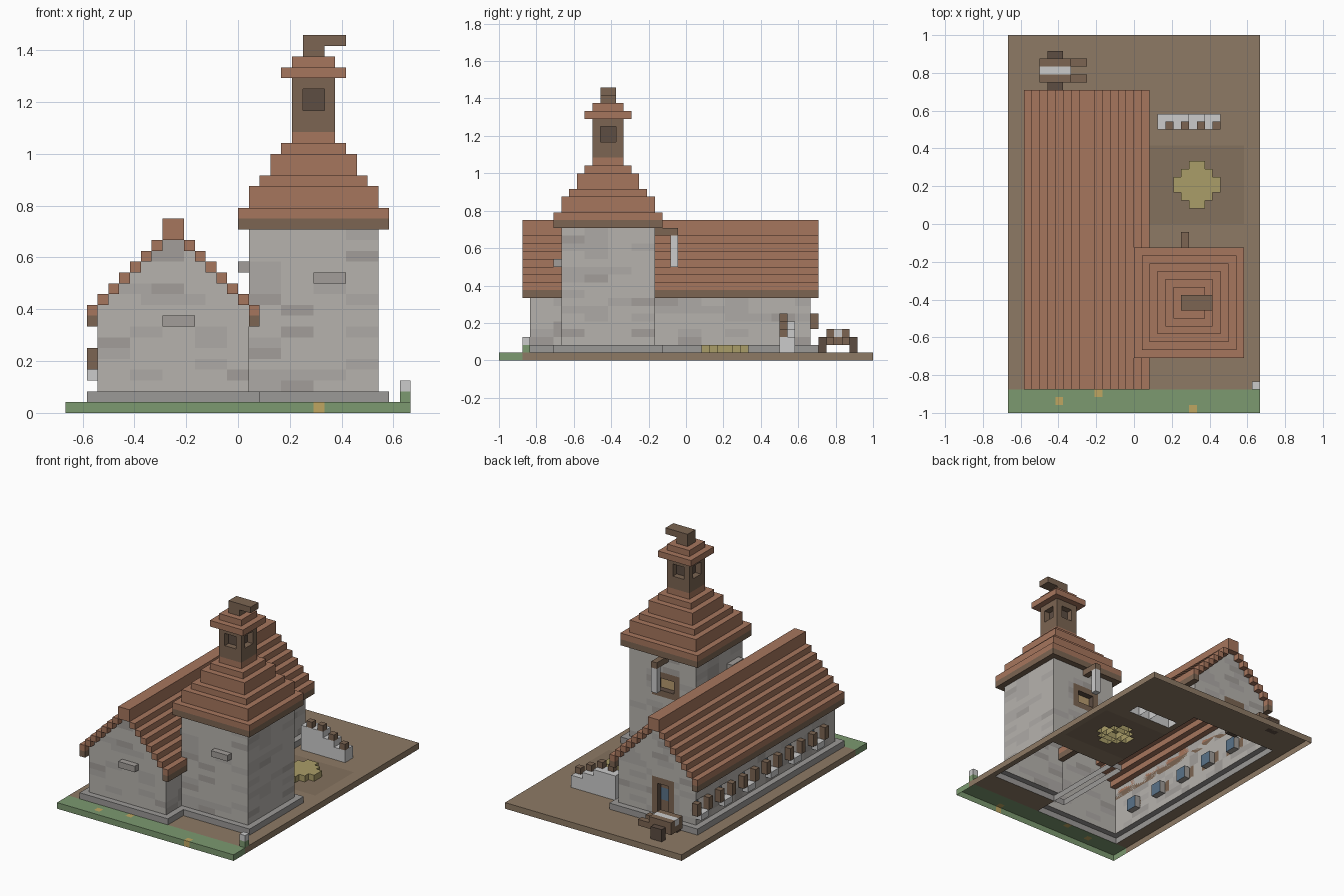
import bpy, bmesh, random

if "Cube" in bpy.data.objects:
    bpy.data.objects.remove(bpy.data.objects["Cube"])

random.seed(4)
U = 1 / 24                       # one block
OFF = (16, 24, 0)                # block grid origin -> centred model
COL = {
    "stone": (.47, .45, .42, 1), "stone_dark": (.36, .34, .32, 1), "stone_mid": (.42, .40, .38, 1),
    "plinth": (.33, .32, .31, 1), "tile": (.38, .18, .11, 1), "tile_dark": (.31, .145, .09, 1),
    "wood": (.20, .13, .085, 1), "wood_dark": (.11, .075, .055, 1), "earth": (.27, .195, .13, 1),
    "yard": (.23, .165, .11, 1), "grass": (.20, .32, .16, 1), "flower": (.52, .38, .12, 1),
    "straw": (.40, .34, .14, 1), "glass": (.10, .17, .25, 1), "pale": (.55, .55, .53, 1),
    "lamp": (.48, .33, .16, 1),
}
mats, parts = {}, {}
for n, c in COL.items():
    mats[n] = bpy.data.materials.new(n)
    mats[n].diffuse_color = c


def panel(part, col, axis, pos, a, b, sgn=1, holes=(), step=None):
    """Flat rectangle across one axis, with rectangular holes; step mottles it as masonry."""
    ca = {a[0], a[1]} | {v for h in holes for v in h[:2] if a[0] < v < a[1]}
    cb = {b[0], b[1]} | {v for h in holes for v in h[2:] if b[0] < v < b[1]}
    if step:
        ca |= set(range(a[0], a[1], step))
        cb |= set(range(b[0], b[1]))
    ca, cb = sorted(ca), sorted(cb)
    for a0, a1 in zip(ca, ca[1:]):
        for b0, b1 in zip(cb, cb[1:]):
            if any(h[0] <= a0 and a1 <= h[1] and h[2] <= b0 and b1 <= h[3] for h in holes):
                continue
            pts = []
            for p, q in ((a0, b0), (a1, b0), (a1, b1), (a0, b1)):
                v = [p, q]
                v.insert(axis, pos)
                pts.append(v)
            if sgn * (-1 if axis == 1 else 1) < 0:
                pts.reverse()
            c = random.choice(["stone"] * 5 + ["stone_mid"] * 2 + ["stone_dark"]) if step else col
            parts.setdefault(part, []).append((pts, c))


def box(part, col, x, y, z, skip="", inward=False):
    """Box of blocks; skip lists open sides such as 'z-'."""
    r = (x, y, z)
    for ax in range(3):
        o = [r[i] for i in range(3) if i != ax]
        for s, k in ((-1, 0), (1, 1)):
            if "xyz"[ax] + "-+"[k] not in skip:
                panel(part, col, ax, r[ax][k], o[0], o[1], -s if inward else s)


# ground: open-bottomed plate, cut out under the buildings
NAVE, TOWER = (2, 18, 3, 41), (16, 30, 7, 21)
YARD, RUIN = (18, 30, 24, 34), (19, 27, 36, 38)
POST = (31, 32, 3, 4)
flowers = [(6, 7, 1, 2), (11, 12, 2, 3), (23, 24, 0, 1)]
disc = [(23 - k, 25 + k, 26 + k, 32 - k) for k in range(3)]
panel("ground", "earth", 2, 1, (0, 32), (3, 48), 1, [NAVE, TOWER, YARD, RUIN, POST])
panel("ground", "yard", 2, 1, YARD[:2], YARD[2:], 1, disc)
panel("ground", "grass", 2, 1, (0, 32), (0, 3), 1, flowers)
for f in flowers:
    panel("ground", "flower", 2, 1, f[:2], f[2:])
panel("ground", "grass", 1, 0, (0, 32), (0, 1), -1, [(23, 24, 0, 1)])
panel("ground", "flower", 1, 0, (23, 24), (0, 1), -1)
panel("ground", "earth", 1, 48, (0, 32), (0, 1), 1)
for x, s in ((0, -1), (32, 1)):
    panel("ground", "grass", 0, x, (0, 3), (0, 1), s)
    panel("ground", "earth", 0, x, (3, 48), (0, 1), s)

# straw patch in the yard
for k, (x0, x1, y0, y1) in enumerate(disc):
    box("straw_patch", "straw", (x0, x1), (y0, y1), (1, 2), "z-")

# stone plinths
for name, r, hole in (("nave_plinth", NAVE, (3, 17, 4, 40)), ("tower_plinth", TOWER, (17, 29, 8, 20))):
    box(name, "plinth", r[:2], r[2:], (1, 2), "z- z+")
    cut = [hole, (3, 17, 4, 40), (17, 29, 8, 20)]
    panel(name, "plinth", 2, 2, r[:2], r[2:], 1, cut)

# nave walls: stepped gables, window openings on the left, door at the back
win = [8 + 6 * k for k in range(6)]
door = (7, 11, 2, 8)
for y, s, h in ((4, -1, []), (40, 1, [door])):
    panel("nave_walls", "stone", 1, y, (3, 17), (2, 10), s, h, 3)
    for k in range(6):
        panel("nave_walls", "stone", 1, y, (4 + k, 16 - k), (10 + k, 11 + k), s, (), 3)
panel("nave_walls", "stone", 0, 3, (4, 40), (2, 10), -1, [(w, w + 2, 4, 6) for w in win], 2)
panel("nave_walls", "stone", 0, 17, (4, 8), (2, 10), 1, (), 3)
panel("nave_walls", "stone", 0, 17, (20, 40), (2, 10), 1, (), 3)

# left windows with recessed glass, shutters and sills
for w in win:
    box("nave_windows", "stone_dark", (3, 4), (w, w + 2), (4, 6), "x- x+", True)
    panel("nave_windows", "glass", 0, 4, (w, w + 2), (4, 6), -1)
    box("window_sills", "pale", (2, 3), (w, w + 2), (3, 4))
    for y in (w - 1, w + 2):
        box("shutters", "wood", (2, 3), (y, y + 1), (4, 6))

# back door
panel("door_frame", "wood", 1, 40, (7, 11), (2, 8), 1, [(8, 10, 2, 7)])
box("door", "wood_dark", (8, 10), (39, 40), (2, 7), "y- y+", True)
panel("door", "wood", 1, 39, (8, 10), (2, 7), 1, [(8, 10, 4, 6)])
panel("door", "glass", 1, 39, (8, 10), (4, 6), 1)

# nave roof: one tile strip per step on both slopes
for side in (0, 1):
    def mx(a, b):
        return (20 - b, 20 - a) if side else (a, b)
    box("nave_roof", "wood", mx(2, 3), (3, 41), (8, 9), "z+")
    for k in range(7):
        box("nave_roof", "tile", mx(2 + k, 3 + k), (3, 41), (9 + k, 10 + k))
box("nave_ridge", "tile", (9, 11), (3, 41), (16, 18))

# tower walls
hatch = (20, 25, 10, 14)
panel("tower_walls", "stone", 1, 8, (17, 29), (2, 17), -1, (), 3)
panel("tower_walls", "stone", 1, 20, (17, 29), (2, 17), 1, [hatch], 3)
panel("tower_walls", "stone", 0, 29, (8, 20), (2, 17), 1, (), 3)
panel("tower_walls", "stone", 0, 17, (8, 20), (8, 17), -1, (), 3)

# loading hatch with hoist on the tower's back
panel("hatch_frame", "wood", 1, 20, (20, 25), (10, 14), 1, [(21, 24, 11, 13)])
box("hatch", "wood_dark", (21, 24), (19, 20), (11, 13), "y- y+", True)
panel("hatch", "lamp", 1, 19, (21, 24), (11, 13), 1)
box("hoist_beam", "wood", (22, 23), (20, 23), (16, 17))
box("hoist_rope", "pale", (22, 23), (22, 23), (12, 16))

# projecting stones
box("nave_front_ledge", "stone_dark", (9, 12), (3, 4), (8, 9))
box("tower_front_ledge", "stone_dark", (23, 26), (7, 8), (12, 13))
box("tower_left_ledge", "stone_dark", (16, 17), (9, 12), (13, 14))

# tower roof: square tiers about the tower axis (half width, bottom, top)
CX, CY = 23, 14
panel("tower_roof", "wood", 2, 17, (16, 30), (7, 21), -1, [(17, 29, 8, 20)])
tiers = [(7, 17, 18, "wood"), (7, 18, 19, "tile"), (6, 19, 21, "tile"), (5, 21, 22, "tile"),
         (4, 22, 24, "tile"), (3, 24, 25, "tile"), (2, 25, 26, "tile")]
for h, z0, z1, c in tiers:
    box("tower_roof", c, (CX - h, CX + h), (CY - h, CY + h), (z0, z1), "z-" + (" z+" if z1 == 18 else ""))

# belfry with a recessed opening on each side
for s in (-1, 1):
    for ax, c, o in ((0, CX, CY), (1, CY, CX)):
        hole = (o - 1, o + 1, 28, 30)
        panel("belfry", "wood", ax, c + 2 * s, (o - 2, o + 2), (26, 31), s, [hole])
        depth = tuple(sorted((c + s, c + 2 * s)))
        across = (o - 1, o + 1)
        xy = (depth, across) if ax == 0 else (across, depth)
        n = "xy"[ax]
        box("belfry_openings", "wood", *xy, (28, 30), f"{n}- {n}+", True)
        panel("belfry_openings", "wood_dark", ax, c + s, across, (28, 30), s)
box("belfry_cap", "tile", (20, 26), (11, 17), (31, 32))
box("belfry_cap", "tile", (21, 25), (12, 16), (32, 33), "z-")
box("weather_vane", "wood", (22, 24), (13, 15), (33, 35), "z-")
box("weather_vane", "wood", (24, 26), (13, 15), (34, 35), "x-")

# ruined yard wall stepping down, with small posts on top
for x0, x1, top in ((19, 23, 5), (23, 25, 4), (25, 27, 3)):
    box("ruined_wall", "pale", (x0, x1), (36, 38), (1, top), "z-")
for x, z in ((20, 5), (22, 5), (24, 4), (26, 3)):
    box("wall_posts", "wood", (x, x + 1), (36, 37), (z, z + 1), "z-")

# corner marker
box("marker", "grass", (31, 32), (3, 4), (1, 2), "z- z+")
box("marker", "pale", (31, 32), (3, 4), (2, 3), "z-")

# handcart behind the nave
box("cart_bed", "wood", (4, 8), (42, 45), (2, 3))
box("cart_load", "pale", (4, 8), (43, 44), (3, 4), "z-")
for y in (42, 44):
    box("cart_rails", "wood", (4, 8), (y, y + 1), (3, 4), "z-")
    box("cart_handles", "wood", (8, 10), (y, y + 1), (2, 3), "x-")
for y in (41, 45):
    box("cart_wheels", "wood_dark", (5, 7), (y, y + 1), (1, 3))

# turn every part into an object
for name, faces in parts.items():
    bm = bmesh.new()
    used = sorted({c for _, c in faces})
    for pts, c in faces:
        f = bm.faces.new([bm.verts.new([(p[i] - OFF[i]) * U for i in range(3)]) for p in pts])
        f.material_index = used.index(c)
    bmesh.ops.remove_doubles(bm, verts=bm.verts, dist=1e-4)
    me = bpy.data.meshes.new(name)
    bm.to_mesh(me)
    bm.free()
    for c in used:
        me.materials.append(mats[c])
    bpy.context.collection.objects.link(bpy.data.objects.new(name, me))

for m in bpy.data.materials:
    if m.users and not m.is_grease_pencil:
        m.use_nodes = True
        m.node_tree.nodes["Principled BSDF"].inputs["Base Color"].default_value = m.diffuse_color
